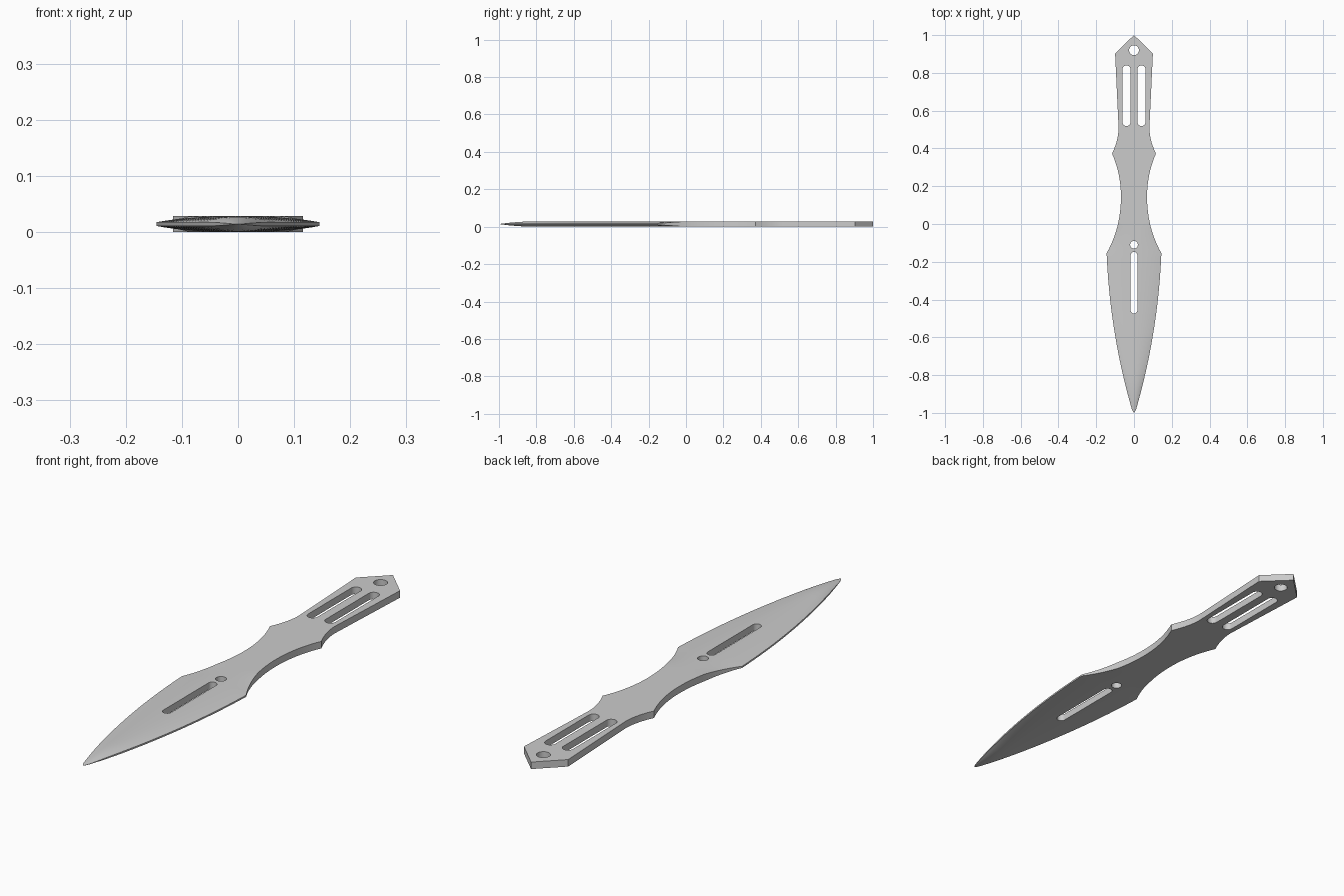
import bpy, bmesh, math

if "Cube" in bpy.data.objects:
    bpy.data.objects.remove(bpy.data.objects["Cube"])

HALF = 0.0143          # half thickness of the steel
EDGE = 0.0034          # half thickness at the ground edge


def new_object(name, bm):
    bmesh.ops.recalc_face_normals(bm, faces=bm.faces)
    mesh = bpy.data.meshes.new(name)
    bm.to_mesh(mesh)
    bm.free()
    ob = bpy.data.objects.new(name, mesh)
    bpy.context.collection.objects.link(ob)
    return ob


# Half outline (half width, y) from pommel to tip: (control, end, steps)
start = (0.0, 1.0)
segments = [
    ((0.05, 0.952), (0.1, 0.903), 1),
    ((0.091, 0.71), (0.082, 0.52), 1),
    ((0.078, 0.455), (0.116, 0.372), 8),
    ((0.069, 0.265), (0.069, 0.145), 10),
    ((0.069, -0.02), (0.145, -0.155), 14),
    ((0.127, -0.58), (0.012, -0.978), 26),
    ((0.006, -0.995), (0.0, -1.0), 4),
]
outline = [start]
for ctrl, end, n in segments:
    p = outline[-1]
    for i in range(1, n + 1):
        t = i / n
        outline.append(tuple((1 - t) ** 2 * a + 2 * t * (1 - t) * b + t * t * c
                             for a, b, c in zip(p, ctrl, end)))


def half_thickness(u, y):
    """Flat handle that blends into a lens-shaped blade thinning at the tip."""
    blend = min(max(-y / 0.155, 0), 1)
    k = min(max((1 + y) / 0.2, 0), 1)
    taper = 1 - (1 - k) ** 2
    edge = HALF + (EDGE - HALF) * blend
    return taper * (edge + (HALF - edge) * (1 - abs(u) ** 2.5))


# Knife body lofted from cross-sections
bm = bmesh.new()
us = [-1, -0.9, -0.75, -0.5, -0.25, 0, 0.25, 0.5, 0.75, 0.9, 1]
rings = []
for w, y in outline:
    top = [bm.verts.new((u * w, y, HALF + half_thickness(u, y))) for u in us]
    low = [bm.verts.new((u * w, y, HALF - half_thickness(u, y))) for u in reversed(us)]
    rings.append(top + low)
for a, b in zip(rings, rings[1:]):
    n = len(a)
    for i in range(n):
        bm.faces.new((a[i], a[(i + 1) % n], b[(i + 1) % n], b[i]))
bmesh.ops.remove_doubles(bm, verts=bm.verts, dist=1e-5)
knife = new_object("knife_body", bm)

# Through holes and slots
cut = bmesh.new()


def slot(x, y0, y1, r, n=16):
    pts = [(x + r * math.cos(math.pi * i / n), y1 + r * math.sin(math.pi * i / n))
           for i in range(n + 1)]
    pts += [(x - r * math.cos(math.pi * i / n), y0 - r * math.sin(math.pi * i / n))
            for i in range(n + 1)]
    face = cut.faces.new([cut.verts.new((px, py, -0.05)) for px, py in pts])
    geom = bmesh.ops.extrude_face_region(cut, geom=[face])["geom"]
    bmesh.ops.translate(cut, vec=(0, 0, 0.15),
                        verts=[v for v in geom if isinstance(v, bmesh.types.BMVert)])


for side in (-1, 1):
    slot(side * 0.04, 0.54, 0.818, 0.0215)      # handle slots
slot(0, 0.92, 0.92, 0.026)                      # lanyard hole
slot(0, -0.11, -0.11, 0.0205)                   # blade hole
slot(0, -0.456, -0.166, 0.018)                  # blade slot
bmesh.ops.remove_doubles(cut, verts=cut.verts, dist=1e-5)
cutter = new_object("hole_cutter", cut)
cutter.hide_render = True

mod = knife.modifiers.new("holes", "BOOLEAN")
mod.operation = "DIFFERENCE"
mod.solver = "EXACT"
mod.object = cutter
bpy.context.view_layer.objects.active = knife
knife.select_set(True)
bpy.ops.object.modifier_apply(modifier=mod.name)
bpy.data.objects.remove(cutter)
bpy.ops.object.shade_smooth_by_angle(angle=math.radians(20))
